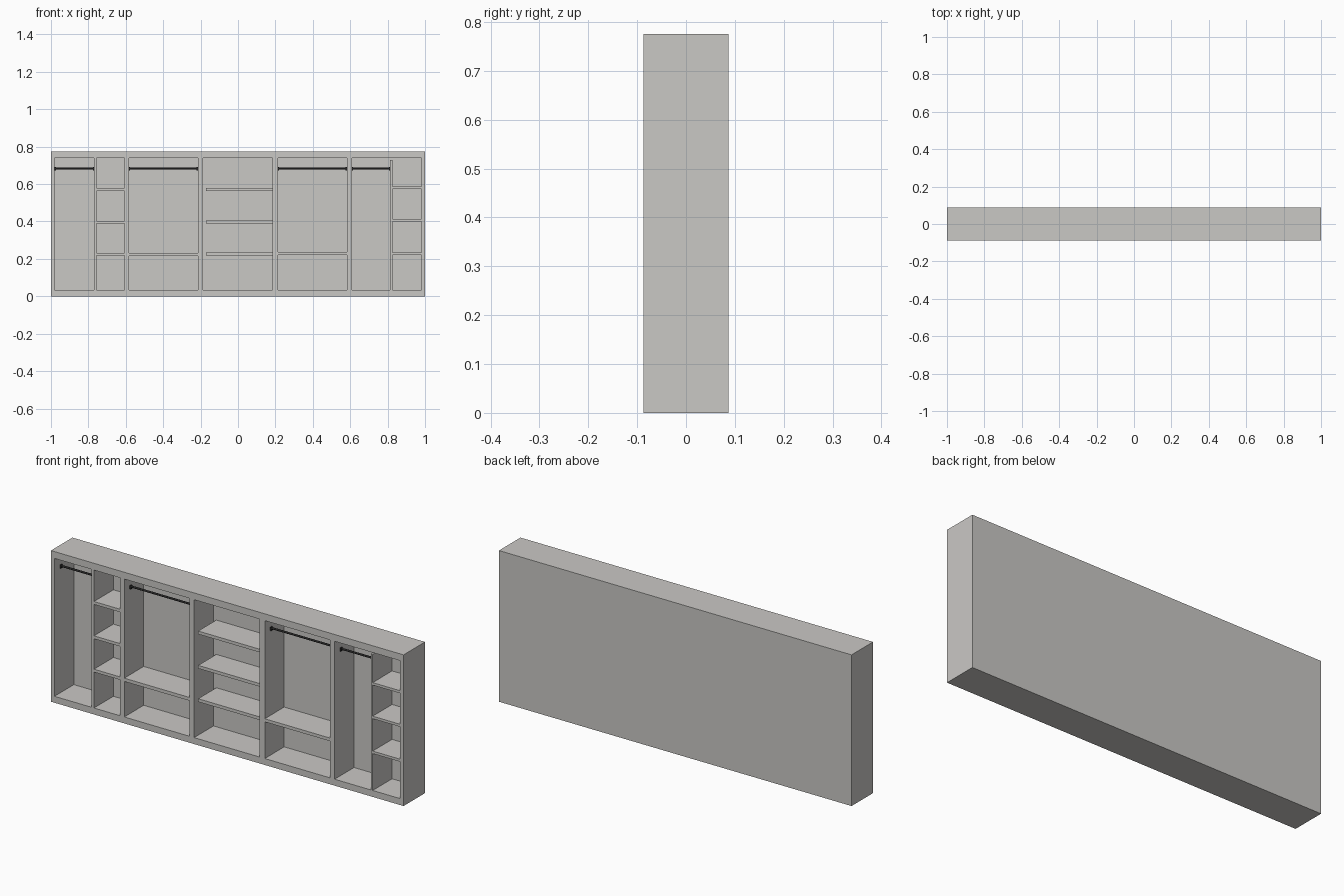
import bpy
import math

if "Cube" in bpy.data.objects:
    bpy.data.objects.remove(bpy.data.objects["Cube"])

W, H, D = 1.0, 0.775, 0.087      # half width, height, half depth
Z0, Z1 = 0.033, 0.74             # floor and ceiling of the compartments
BACK = 0.07                      # front side of the back panel


def material(name, rgb):
    m = bpy.data.materials.new(name)
    m.diffuse_color = (*rgb, 1)
    m.use_nodes = True
    m.node_tree.nodes["Principled BSDF"].inputs["Base Color"].default_value = m.diffuse_color
    return m


board = material("warm_grey_board", (0.59, 0.58, 0.56))
metal = material("dark_metal", (0.02, 0.02, 0.02))


def box(name, x, y, z, mat=board):
    """Box given by its (low, high) range on each axis."""
    bpy.ops.mesh.primitive_cube_add(size=1, location=[sum(r) / 2 for r in (x, y, z)])
    o = bpy.context.object
    o.name = name
    o.scale = [r[1] - r[0] for r in (x, y, z)]
    bpy.ops.object.transform_apply(location=False, rotation=False, scale=True)
    o.data.materials.append(mat)
    return o


def shelf(name, x, z, front=-D):
    box(name, x, (front, BACK), z)


def rail(name, x0, x1, z=0.684, y=-0.037):
    # round clothes rail with a small bracket at each end
    bpy.ops.mesh.primitive_cylinder_add(vertices=16, radius=0.005, depth=x1 - x0,
                                        location=((x0 + x1) / 2, y, z),
                                        rotation=(0, math.pi / 2, 0))
    o = bpy.context.object
    o.name = name
    o.data.materials.append(metal)
    bpy.ops.object.shade_smooth_by_angle()
    for side, a in (("left", x0), ("right", x1 - 0.006)):
        box(f"{name}_bracket_{side}", (a, a + 0.006), (y - 0.006, y + 0.006),
            (z - 0.012, z + 0.006), metal)


# Outer carcass
box("back_panel", (-W, W), (BACK, D), (0, H))
box("plinth", (-W, W), (-D, BACK), (0, Z0))
box("top_panel", (-W, W), (-D, BACK), (Z1, H))
box("left_side", (-W, -0.98), (-D, BACK), (Z0, Z1))
box("right_side", (0.98, W), (-D, BACK), (Z0, Z1))

# Upright dividers; the last one stops just short of the top
dividers = [(-0.769, -0.756, Z1), (-0.608, -0.584, Z1), (-0.215, -0.188, Z1),
            (0.184, 0.213, Z1), (0.582, 0.609, Z1), (0.814, 0.825, 0.73)]
for i, (a, b, top) in enumerate(dividers):
    box(f"divider_{i + 1}", (a, b), (-D, BACK), (Z0, top))

# Shelf stacks in the narrow bays and the middle bay
for i, z in enumerate((0.217, 0.388, 0.564)):
    shelf(f"left_bay_shelf_{i + 1}", (-0.756, -0.608), (z, z + 0.015))
    shelf(f"middle_bay_shelf_{i + 1}", (-0.172, 0.184), (z, z + 0.016), -D + 0.01)
for i, z in enumerate((0.222, 0.401, 0.573)):
    shelf(f"right_bay_shelf_{i + 1}", (0.825, 0.98), (z, z + 0.013))

# Single low shelves under the wide hanging bays
shelf("left_hanging_shelf", (-0.584, -0.215), (0.215, 0.232))
shelf("right_hanging_shelf", (0.213, 0.582), (0.221, 0.237))

# Clothes rails
for i, (a, b) in enumerate([(-0.98, -0.769), (-0.584, -0.215),
                            (0.213, 0.582), (0.609, 0.814)]):
    rail(f"clothes_rail_{i + 1}", a, b)
